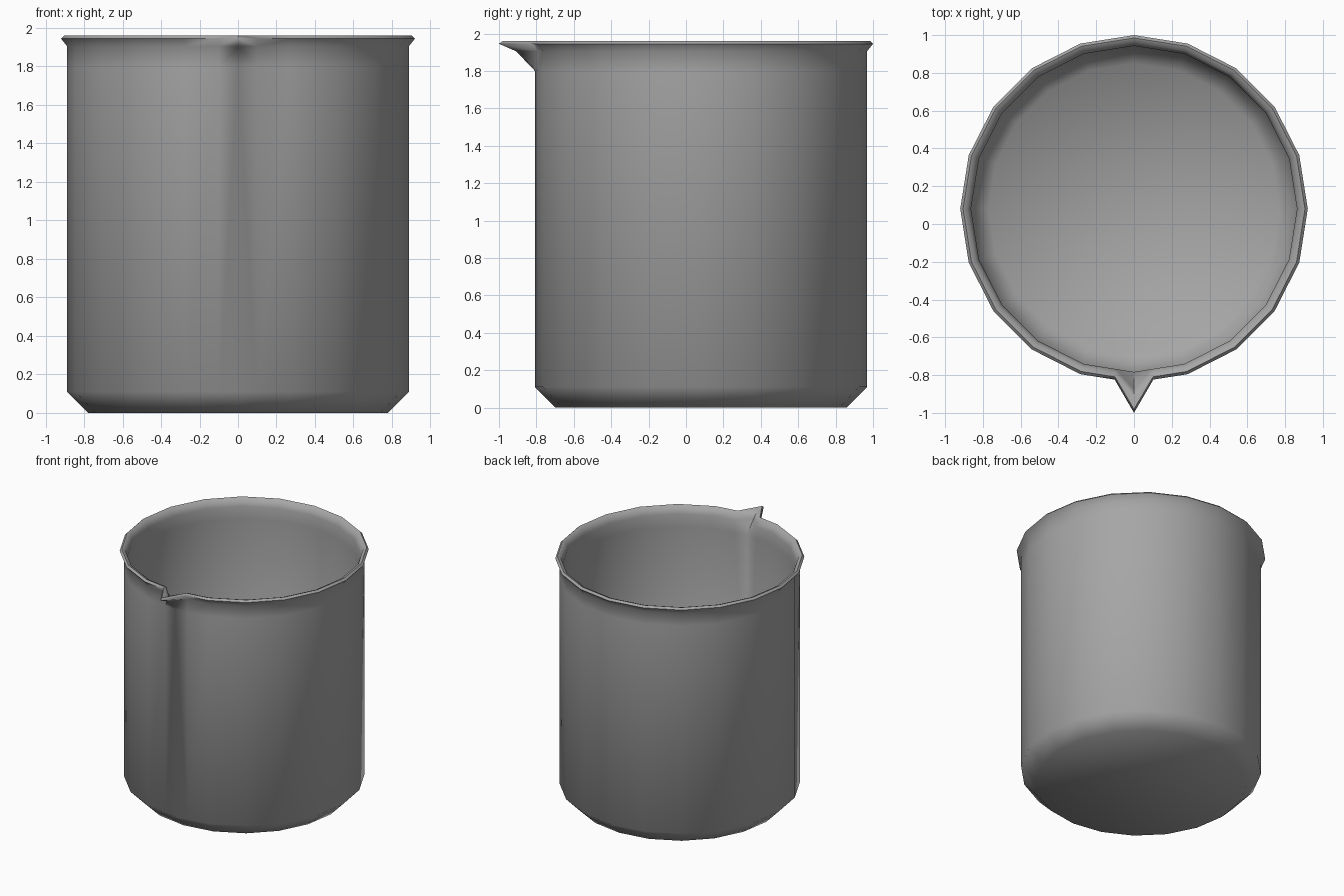
import bpy
import bmesh
from math import sin, cos, pi, radians
from mathutils import Vector

cube = bpy.data.objects.get("Cube")
if cube:
    bpy.data.objects.remove(cube, do_unlink=True)

SIDES = 20
CENTRE_Y = 0.08

# Wall profile from outer base over the rim to inner floor:
# radius, height, extra reach of the pouring lip at the front
PROFILE = [
    (0.78, 0.0, 0), (0.888, 0.11, 0), (0.888, 1.8, 0),
    (0.888, 1.905, 0.10), (0.92, 1.945, 0.16), (0.905, 1.96, 0.155),
    (0.88, 1.95, 0.12), (0.863, 1.9, 0.09), (0.863, 1.8, 0),
    (0.863, 0.13, 0), (0.77, 0.03, 0),
]

# Column directions, with the front corner first
corners = [Vector((sin(2 * pi * i / SIDES), -cos(2 * pi * i / SIDES), 0))
           for i in range(SIDES)]
front = corners[0]
columns = ([front, front.lerp(corners[1], 0.36)] + corners[1:]
           + [front.lerp(corners[-1], 0.36)])

# Beaker shell with its lip drawn out of the front column
bm = bmesh.new()
rings = []
for radius, height, reach in PROFILE:
    ring = []
    for i, d in enumerate(columns):
        p = d * (radius + (reach if i == 0 else 0))
        ring.append(bm.verts.new((p.x, p.y + CENTRE_Y, height)))
    rings.append(ring)

count = len(columns)
for low, high in zip(rings, rings[1:]):
    for i in range(count):
        j = (i + 1) % count
        quad = (low[i], low[j], high[j], high[i])
        if i in (0, count - 1):
            # Split the lip faces along the slope of the spout
            a, b, c, d = quad
            if i == 0:
                bm.faces.new((a, b, d))
                bm.faces.new((b, c, d))
            else:
                bm.faces.new((a, b, c))
                bm.faces.new((a, c, d))
        else:
            bm.faces.new(quad)

# Underside and inner floor
bm.faces.new(list(reversed(rings[0])))
bm.faces.new(rings[-1])
bmesh.ops.recalc_face_normals(bm, faces=bm.faces[:])

mesh = bpy.data.meshes.new("beaker")
bm.to_mesh(mesh)
bm.free()
beaker = bpy.data.objects.new("beaker", mesh)
bpy.context.collection.objects.link(beaker)

# Plain grey material
grey = bpy.data.materials.new("grey")
grey.use_nodes = True
colour = (0.38, 0.38, 0.38, 1)
grey.diffuse_color = colour
grey.node_tree.nodes["Principled BSDF"].inputs["Base Color"].default_value = colour
mesh.materials.append(grey)

# Soft shading round the wall and base
bpy.ops.object.select_all(action='DESELECT')
beaker.select_set(True)
bpy.context.view_layer.objects.active = beaker
bpy.ops.object.shade_smooth_by_angle(angle=radians(65))
